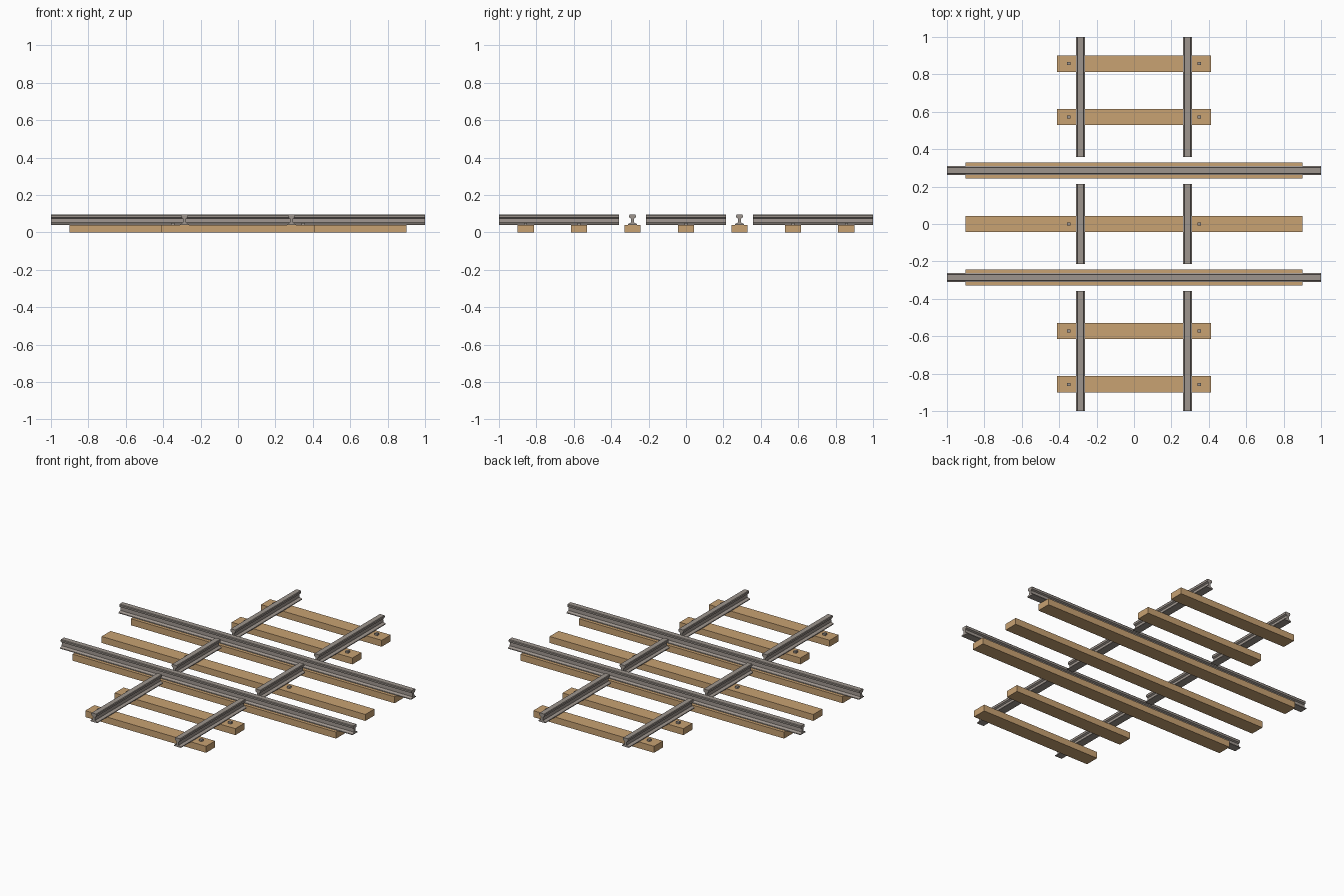
import bpy
import bmesh
from mathutils import Matrix

cube = bpy.data.objects.get("Cube")
if cube:
    bpy.data.objects.remove(cube, do_unlink=True)


def material(name, color):
    mat = bpy.data.materials.new(name)
    mat.use_nodes = True
    mat.diffuse_color = color
    mat.node_tree.nodes["Principled BSDF"].inputs["Base Color"].default_value = color
    return mat


WOOD = material("tan wood", (0.58, 0.36, 0.17, 1))
STEEL = material("warm grey steel", (0.34, 0.30, 0.27, 1))

GAUGE = 0.286      # rail offset, also the sleeper spacing
TIE_TOP = 0.04

# Half of the rail cross-section: (half width, height)
HALF_RAIL = [(0.024, 0.04), (0.024, 0.045), (0.008, 0.052), (0.007, 0.073),
             (0.017, 0.078), (0.018, 0.09), (0.015, 0.094)]


def finish(name, bm, mat):
    bmesh.ops.recalc_face_normals(bm, faces=bm.faces)
    mesh = bpy.data.meshes.new(name)
    bm.to_mesh(mesh)
    bm.free()
    mesh.materials.append(mat)
    obj = bpy.data.objects.new(name, mesh)
    bpy.context.collection.objects.link(obj)
    return obj


def box(name, center, size, mat):
    bm = bmesh.new()
    bmesh.ops.create_cube(bm, size=1)
    bmesh.ops.scale(bm, vec=size, verts=bm.verts)
    bmesh.ops.translate(bm, vec=center, verts=bm.verts)
    return finish(name, bm, mat)


def rail(name, offset, start, end, across=False):
    """Extrude the rail section along y, or along x when across is set."""
    bm = bmesh.new()
    outline = HALF_RAIL + [(-w, z) for w, z in reversed(HALF_RAIL)]
    face = bm.faces.new([bm.verts.new((offset + w, start, z)) for w, z in outline])
    result = bmesh.ops.extrude_face_region(bm, geom=[face], use_keep_orig=True)
    moved = [v for v in result["geom"] if isinstance(v, bmesh.types.BMVert)]
    bmesh.ops.translate(bm, vec=(0, end - start, 0), verts=moved)
    if across:
        swap = Matrix(((0, 1, 0), (1, 0, 0), (0, 0, 1)))
        bmesh.ops.transform(bm, matrix=swap.to_4x4(), verts=bm.verts)
    return finish(name, bm, STEEL)


# Sleepers: long under the crossing track, short at both ends
for i in range(-3, 4):
    y = i * GAUGE
    half = 0.902 if abs(i) < 2 else 0.413
    box("sleeper", (0, y, TIE_TOP / 2), (2 * half, 0.088, TIE_TOP), WOOD)
    # Square bolts beside the rails, where no rail lies on the sleeper
    if abs(i) != 1:
        for side in (-1, 1):
            box("bolt", (side * 0.349, y, TIE_TOP + 0.005), (0.018, 0.018, 0.012), STEEL)

# Rails: two unbroken across, two cut with gaps at the crossing
for side, label in ((-1, "right"), (1, "left")):
    rail("crossing_rail", side * GAUGE, -1, 1, across=True)
    for part, start, end in (("front", -1, -0.359), ("middle", -0.214, 0.214),
                             ("back", 0.359, 1)):
        rail(f"{label}_{part}_rail", side * GAUGE, start, end)
